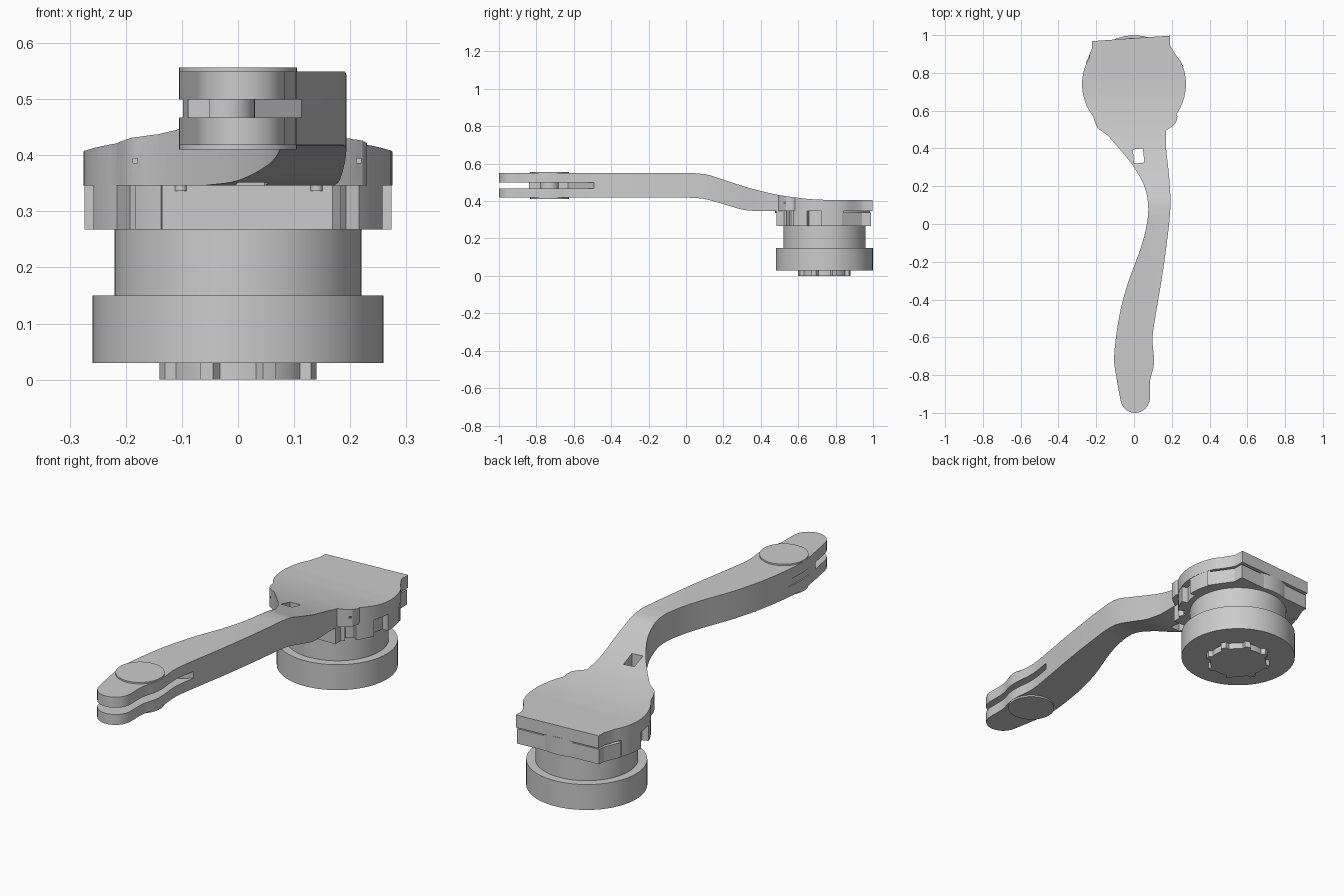
import bpy, bmesh, math
from mathutils import Vector

if "Cube" in bpy.data.objects:
    bpy.data.objects.remove(bpy.data.objects["Cube"])

CX, CY = 0.0, 0.74          # axis of the round clamp end
PY = -0.73                  # pivot at the tip


def finish(ob, angle=30):
    bpy.ops.object.select_all(action='DESELECT')
    ob.select_set(True)
    bpy.context.view_layer.objects.active = ob
    bpy.ops.object.shade_smooth_by_angle(angle=math.radians(angle))


def prism(name, pts, lo, hi, axis='Z'):
    """Extrude a closed outline along Z (x,y points) or X (y,z points)."""
    bm = bmesh.new()
    if axis == 'Z':
        vs = [bm.verts.new((a, b, lo)) for a, b in pts]
        d = Vector((0, 0, hi - lo))
    else:
        vs = [bm.verts.new((lo, a, b)) for a, b in pts]
        d = Vector((hi - lo, 0, 0))
    f = bm.faces.new(vs)
    r = bmesh.ops.extrude_face_region(bm, geom=[f], use_keep_orig=True)
    bmesh.ops.translate(bm, vec=d, verts=[v for v in r['geom'] if isinstance(v, bmesh.types.BMVert)])
    bmesh.ops.recalc_face_normals(bm, faces=bm.faces)
    me = bpy.data.meshes.new(name)
    bm.to_mesh(me)
    bm.free()
    ob = bpy.data.objects.new(name, me)
    bpy.context.collection.objects.link(ob)
    return ob


def arc(r, a0, a1, n, cx=CX, cy=CY):
    return [(cx + r * math.cos(math.radians(a0 + (a1 - a0) * i / n)),
             cy + r * math.sin(math.radians(a0 + (a1 - a0) * i / n))) for i in range(n + 1)]


def disc(name, r, lo, hi, cx=CX, cy=CY, n=64):
    return prism(name, arc(r, 0, 360, n, cx, cy)[:-1], lo, hi)


def rect(x0, x1, y0, y1):
    return [(x0, y0), (x1, y0), (x1, y1), (x0, y1)]


def spline(p, n=4):
    """Catmull-Rom curve through the points."""
    p = [Vector(q) for q in p]
    q = [2 * p[0] - p[1]] + p + [2 * p[-1] - p[-2]]
    out = []
    for i in range(1, len(q) - 2):
        a, b, c, d = q[i - 1:i + 3]
        for k in range(n):
            t = k / n
            out.append(tuple(0.5 * (2 * b + (c - a) * t + (2 * a - 5 * b + 4 * c - d) * t * t
                                    + (3 * b - a - 3 * c + d) * t ** 3)))
    return out + [tuple(p[-1])]


def boolean(ob, other, op):
    m = ob.modifiers.new(op, 'BOOLEAN')
    m.operation, m.object, m.solver = op, other, 'EXACT'
    dg = bpy.context.evaluated_depsgraph_get()
    me = bpy.data.meshes.new_from_object(ob.evaluated_get(dg))
    ob.modifiers.clear()
    ob.data = me
    bpy.data.objects.remove(other)


# Lever arm and head plate: plan outline intersected with the side profile
left = spline([(-0.14, 0.47), (-0.07, 0.39), (0.0, 0.30), (0.055, 0.2), (0.075, 0.1), (0.068, 0.0),
               (0.035, -0.13), (-0.035, -0.32), (-0.08, -0.5), (-0.105, -0.70), (-0.092, -0.82),
               (-0.072, -0.93)])
tip = arc(0.078, 190, 350, 14, 0.006, -0.922)
right = spline([(0.084, -0.93), (0.085, -0.83), (0.103, -0.76), (0.105, -0.70), (0.098, -0.6),
                (0.12, -0.45), (0.15, -0.27), (0.18, -0.05), (0.193, 0.1), (0.186, 0.25), (0.17, 0.40),
                (0.17, 0.495)])
head = ([(0.20, 0.515), (0.222, 0.535), (0.23, 0.57)] + arc(0.275, -35, 27, 16)
        + [(0.225, 0.89), (0.20, 0.93), (0.19, 0.95), (0.19, 0.997), (-0.222, 0.968), (-0.222, 0.93), (-0.235, 0.895)]
        + arc(0.275, 150, 218, 16) + [(-0.207, 0.54), (-0.19, 0.505), (-0.165, 0.487)])
arm = prism('lever_arm', left + tip + right + head, 0.2, 0.7)
top = spline([(0.05, 0.549), (0.12, 0.54), (0.2, 0.514), (0.35, 0.467), (0.5, 0.432), (0.65, 0.412),
              (0.76, 0.406)], 5)
bottom = spline([(0.38, 0.346), (0.3, 0.355), (0.2, 0.384), (0.1, 0.411), (0.02, 0.418)], 5)
boolean(arm, prism('side_cut', [(-1.1, 0.549)] + top + [(1.1, 0.405), (1.1, 0.346)] + bottom
                   + [(-1.1, 0.418)], -0.5, 0.5, 'X'), 'INTERSECT')

# Square window through the arm and slot in the forked tip
boolean(arm, prism('window_cut', [(0.0, 0.32), (0.055, 0.325), (0.047, 0.40), (-0.006, 0.395)], 0.2, 0.7),
        'DIFFERENCE')
slot = [(-0.2, -1.1), (0.2, -1.1), (0.2, -0.49), (0.115, -0.49), (-0.05, -0.63), (-0.05, -0.84),
        (-0.2, -0.84)]
boolean(arm, prism('slot_cut', slot, 0.467, 0.499), 'DIFFERENCE')
boolean(arm, prism('side_slot_cut', rect(-0.2, -0.098, -0.86, -0.6), 0.467, 0.499), 'DIFFERENCE')
for x, y in ((-0.183, 0.50), (0.215, 0.53)):
    boolean(arm, prism('pin_hole_cut', rect(x - 0.004, x + 0.004, y - 0.04, y + 0.02), 0.386, 0.394),
            'DIFFERENCE')
finish(arm)

# Pivot caps and the pin crossing the slot
finish(disc('pivot_cap_top', 0.105, 0.54, 0.556, 0, PY))
finish(disc('pivot_cap_bottom', 0.105, 0.41, 0.43, 0, PY))
finish(disc('pivot_pin', 0.05, 0.43, 0.54, -0.02, PY, 32))

# Castellated skirt under the head plate
finish(disc('skirt_core', 0.245, 0.268, 0.35))
for i, (a0, a1) in enumerate([(-62, -48), (-38, -20), (-3, 22), (158, 183), (200, 218), (228, 240)]):
    finish(prism(f'skirt_tooth_{i}', arc(0.274, a0, a1, 6) + arc(0.235, a1, a0, 6), 0.268, 0.35))
prism('skirt_front', rect(-0.135, 0.168, 0.485, 0.6), 0.268, 0.35)
back = [(0.262, 0.835), (0.225, 0.89), (0.19, 0.94), (0.188, 0.99), (-0.220, 0.961), (-0.222, 0.93),
        (-0.255, 0.85), (-0.2, 0.83), (0.2, 0.82)]
prism('skirt_back', back, 0.268, 0.338)

# Small round stops beneath the plate
for x in (-0.102, 0.14):
    finish(disc('stop_pin', 0.011, 0.336, 0.35, x, 0.488, 16))

# Neck, base ring and keyed boss
finish(disc('neck', 0.22, 0.14, 0.28))
finish(disc('base_ring', 0.259, 0.03, 0.15))
boss = []
for k in range(8):
    a = k * 45 + 22.5
    boss += arc(0.147, a - 5, a + 5, 2) + arc(0.128, a + 8, a + 37, 5)
finish(prism('keyed_boss', boss, 0.0, 0.04))
